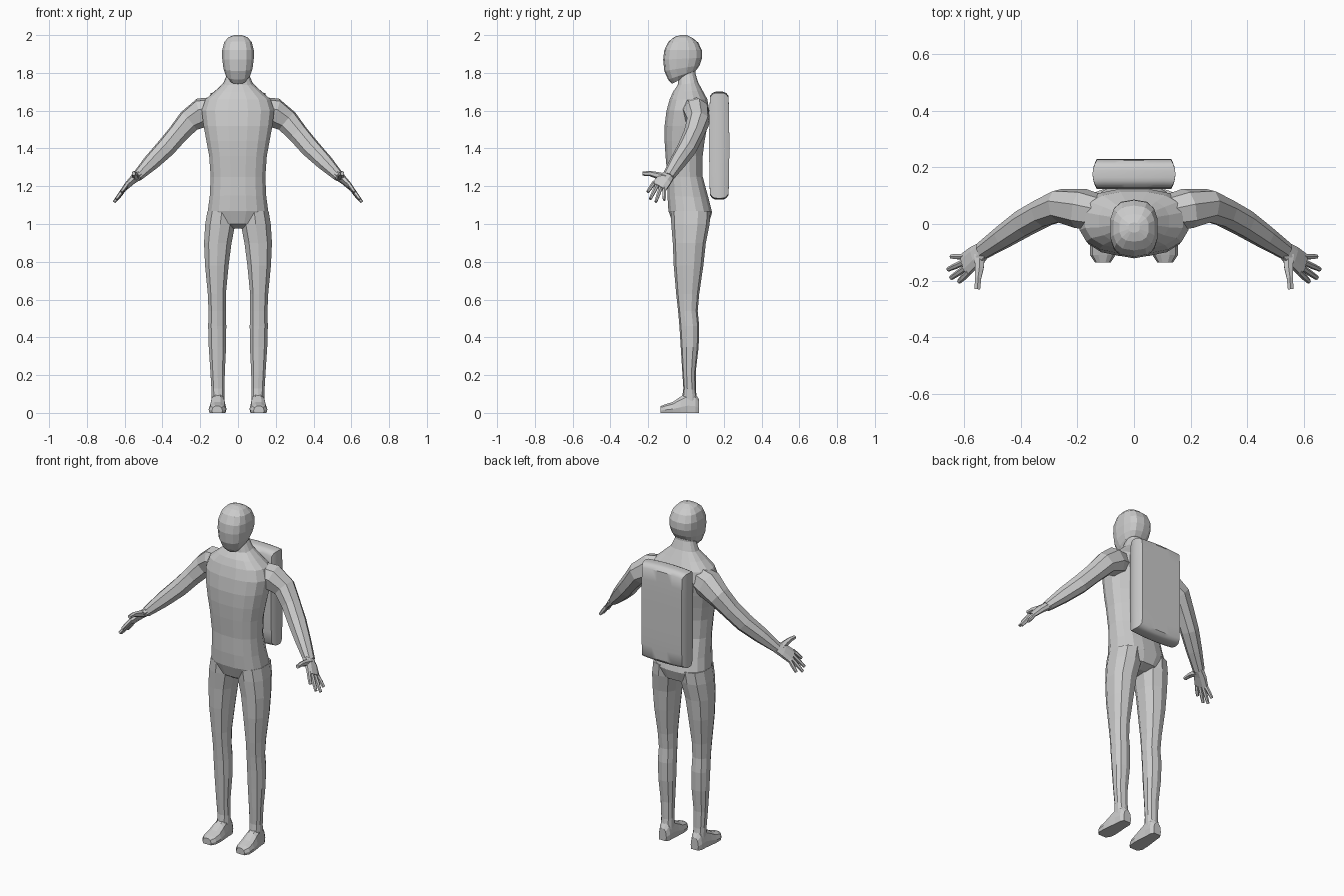
import bpy, bmesh, math
from mathutils import Vector

grey = bpy.data.materials.new("light_grey")
grey.diffuse_color = (0.6, 0.6, 0.6, 1)


def power(v, e):
    return math.copysign(abs(v) ** e, v)


def skin(bm, rings):
    # join rings of points into a closed tube
    vs = [[bm.verts.new(p) for p in r] for r in rings]
    n = len(vs[0])
    for a, b in zip(vs, vs[1:]):
        for i in range(n):
            j = (i + 1) % n
            bm.faces.new((a[i], a[j], b[j], b[i]))
    bm.faces.new(vs[0][::-1])
    bm.faces.new(vs[-1])


def level_rings(rows, n=14, e=0.8):
    # rows: z at front, z at back, x centre, half width, y front, y back
    out = []
    for zf, zb, cx, hw, yf, yb in rows:
        ring = []
        for i in range(n):
            a = 2 * math.pi * (i + 0.5) / n
            c, s = power(math.cos(a), e), power(math.sin(a), e)
            y = (yf + yb) / 2 + s * (yb - yf) / 2
            ring.append(Vector((cx + hw * c, y, zf + (zb - zf) * (s + 1) / 2)))
        out.append(ring)
    return out


def limb_rings(path, sizes, wide, n=8, e=0.9):
    # path points with (half width, half thickness), wide axis given
    pts = [Vector(p) for p in path]
    out = []
    for k, p in enumerate(pts):
        t = (pts[min(k + 1, len(pts) - 1)] - pts[max(k - 1, 0)]).normalized()
        w = Vector(wide)
        w = (w - t * w.dot(t)).normalized()
        u = t.cross(w)
        rw, rt = sizes[k]
        ring = []
        for i in range(n):
            a = 2 * math.pi * (i + 0.5) / n
            ring.append(p + w * rw * power(math.cos(a), e) + u * rt * power(math.sin(a), e))
        out.append(ring)
    return out


def make(name, tubes, mirror=False):
    bm = bmesh.new()
    for rings in tubes:
        skin(bm, rings)
        if mirror:
            skin(bm, [[Vector((-p.x, p.y, p.z)) for p in r] for r in rings])
    bmesh.ops.recalc_face_normals(bm, faces=bm.faces)
    me = bpy.data.meshes.new(name)
    bm.to_mesh(me)
    bm.free()
    me.materials.append(grey)
    ob = bpy.data.objects.new(name, me)
    bpy.context.collection.objects.link(ob)
    return ob


# torso with neck
make("torso", [level_rings([
    (0.975, 0.98, 0, 0.05, -0.03, 0.07), (1.0, 1.0, 0, 0.12, -0.07, 0.12),
    (1.07, 1.06, 0, 0.163, -0.095, 0.14), (1.15, 1.14, 0, 0.152, -0.1, 0.12),
    (1.25, 1.25, 0, 0.147, -0.1, 0.09), (1.36, 1.36, 0, 0.155, -0.11, 0.09),
    (1.44, 1.44, 0, 0.17, -0.115, 0.1), (1.52, 1.52, 0, 0.185, -0.115, 0.115),
    (1.6, 1.6, 0, 0.195, -0.105, 0.125), (1.66, 1.66, 0, 0.175, -0.088, 0.115),
    (1.7, 1.705, 0, 0.125, -0.07, 0.09), (1.735, 1.75, 0, 0.08, -0.045, 0.065),
    (1.78, 1.8, 0, 0.058, -0.04, 0.05), (1.84, 1.85, 0, 0.055, -0.04, 0.05)], 16)])

# head
make("head", [level_rings([
    (1.742, 1.8, 0, 0.045, -0.075, 0.035), (1.765, 1.815, 0, 0.065, -0.095, 0.055),
    (1.81, 1.84, 0, 0.078, -0.115, 0.072), (1.87, 1.88, 0, 0.085, -0.121, 0.086),
    (1.92, 1.92, 0, 0.085, -0.115, 0.084), (1.965, 1.96, 0, 0.074, -0.093, 0.065),
    (1.99, 1.985, 0, 0.052, -0.062, 0.035), (2.0, 2.0, 0, 0.02, -0.03, 0.005)], 14, 0.75)])

# legs
make("legs", [level_rings([
    (0.085, 0.05, 0.105, 0.035, -0.02, 0.062), (0.13, 0.12, 0.106, 0.036, -0.014, 0.052),
    (0.22, 0.22, 0.108, 0.04, -0.02, 0.052), (0.35, 0.35, 0.109, 0.048, -0.028, 0.067),
    (0.46, 0.46, 0.11, 0.05, -0.035, 0.07), (0.54, 0.54, 0.11, 0.048, -0.042, 0.062),
    (0.63, 0.63, 0.112, 0.05, -0.052, 0.07), (0.78, 0.78, 0.112, 0.065, -0.065, 0.092),
    (0.9, 0.9, 0.107, 0.076, -0.07, 0.105), (1.0, 1.0, 0.094, 0.083, -0.078, 0.125),
    (1.07, 1.07, 0.085, 0.08, -0.08, 0.13)], 10, 0.85)], True)

# feet: sections along the foot, flattened on the floor
foot = []
for y, cx, hw, top in [(0.07, 0.105, 0.025, 0.07), (0.05, 0.105, 0.036, 0.1),
                       (0.01, 0.106, 0.038, 0.11), (-0.03, 0.107, 0.043, 0.085),
                       (-0.07, 0.108, 0.047, 0.058), (-0.11, 0.11, 0.045, 0.045),
                       (-0.135, 0.11, 0.028, 0.036)]:
    foot.append([Vector((cx + hw * u, y, top * v)) for u, v in
                 [(-0.9, 0), (0.9, 0), (1, 0.35), (0.8, 0.8), (0.35, 1),
                  (-0.35, 1), (-0.8, 0.8), (-1, 0.35)]])
make("feet", [foot], True)

# arms from shoulder to wrist
make("arms", [limb_rings(
    [(0.1, 0.035, 1.61), (0.19, 0.055, 1.59), (0.26, 0.065, 1.545), (0.32, 0.04, 1.475),
     (0.385, 0.005, 1.4), (0.46, -0.045, 1.325), (0.535, -0.095, 1.25)],
    [(0.06, 0.065), (0.07, 0.08), (0.06, 0.064), (0.052, 0.055), (0.05, 0.052),
     (0.042, 0.044), (0.032, 0.028)], (0, 1, 0.2))], True)

# hands: palm, four fingers and thumb
wide = Vector((-0.25, -0.85, 0.45)).normalized()
palm_end = Vector((0.597, -0.145, 1.195))
hand = [limb_rings([(0.52, -0.085, 1.262), (0.56, -0.115, 1.232), palm_end],
                   [(0.03, 0.024), (0.042, 0.02), (0.046, 0.014)], wide)]
for k, tip in [(0.035, (0.617, -0.203, 1.17)), (0.012, (0.645, -0.19, 1.132)),
               (-0.012, (0.655, -0.16, 1.117)), (-0.035, (0.644, -0.115, 1.127))]:
    base = palm_end + wide * k
    tip = Vector(tip)
    hand.append(limb_rings([base - (tip - base) * 0.2, base.lerp(tip, 0.5), tip],
                           [(0.011, 0.011), (0.0105, 0.011), (0.008, 0.008)], wide, 6))
hand.append(limb_rings([(0.545, -0.11, 1.245), (0.545, -0.155, 1.258),
                        (0.55, -0.19, 1.267), (0.552, -0.23, 1.267)],
                       [(0.022, 0.022), (0.017, 0.018), (0.013, 0.014), (0.011, 0.011)],
                       (1, 0, 0), 6))
make("hands", hand, True)

# backpack: gently swollen box
bm = bmesh.new()
bmesh.ops.create_cube(bm, size=2)
bmesh.ops.subdivide_edges(bm, edges=bm.edges, cuts=7, use_grid_fill=True)
for v in bm.verts:
    x, y, z = v.co
    v.co = (0.146 * x * (1 - 0.1 * y * y),
            0.176 + 0.053 * y * (1 - 0.08 * z ** 4),
            1.415 + 0.286 * z * (1 - 0.08 * y ** 4 - 0.025 * x * x))
me = bpy.data.meshes.new("backpack")
bm.to_mesh(me)
bm.free()
me.materials.append(grey)
pack = bpy.data.objects.new("backpack", me)
bpy.context.collection.objects.link(pack)
bpy.context.view_layer.objects.active = pack
pack.select_set(True)
bpy.ops.object.shade_smooth_by_angle(angle=math.radians(35))
